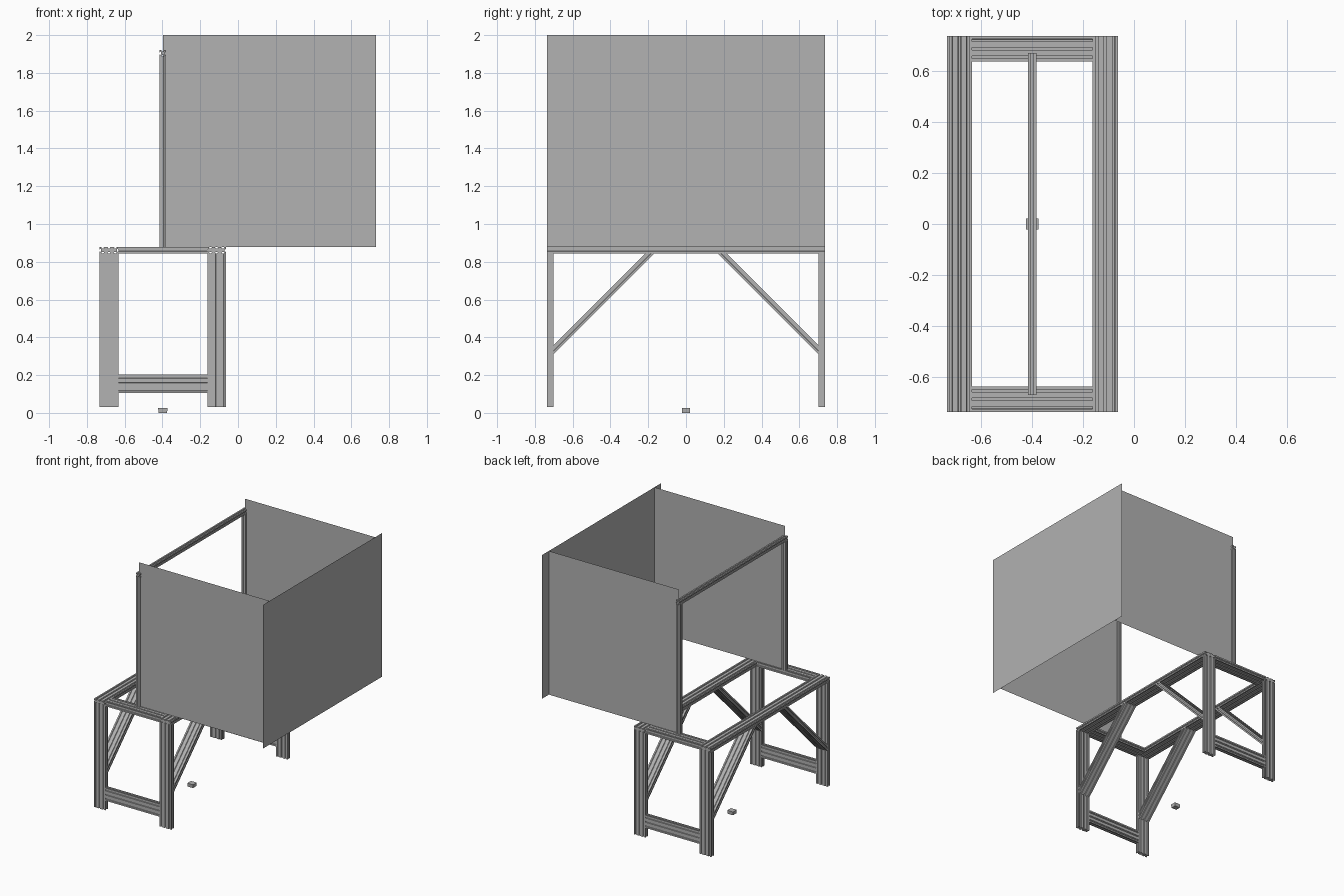
import bpy
import bmesh
from mathutils import Vector

cube = bpy.data.objects.get("Cube")
if cube:
    bpy.data.objects.remove(cube, do_unlink=True)

grey = bpy.data.materials.new("plain grey")
grey.use_nodes = True
colour = (0.445, 0.445, 0.445, 1)
grey.diffuse_color = colour
grey.node_tree.nodes["Principled BSDF"].inputs["Base Color"].default_value = colour

CELL = 0.033          # side of one slotted cell
HALF = CELL / 2
WIDE = 3 * CELL       # wide beams are three cells across
# T-slot outline: (offset along the side, depth below the surface)
SLOT = [(-0.005, 0), (-0.005, 0.0025), (-0.009, 0.0025), (-0.0045, 0.0075),
        (0.0045, 0.0075), (0.009, 0.0025), (0.005, 0.0025), (0.005, 0)]


def finish(name, bm):
    bmesh.ops.recalc_face_normals(bm, faces=bm.faces[:])
    mesh = bpy.data.meshes.new(name)
    bm.to_mesh(mesh)
    bm.free()
    mesh.materials.append(grey)
    obj = bpy.data.objects.new(name, mesh)
    bpy.context.collection.objects.link(obj)
    return obj


def slotted_profile(cells):
    """Closed outline of an extrusion, cells wide in u and one cell in v."""
    hw = cells * HALF
    sides = [(Vector((-hw, -HALF)), Vector((1, 0)), cells),
             (Vector((hw, -HALF)), Vector((0, 1)), 1),
             (Vector((hw, HALF)), Vector((-1, 0)), cells),
             (Vector((-hw, HALF)), Vector((0, -1)), 1)]
    points = []
    for corner, along, count in sides:
        inward = Vector((-along.y, along.x))
        points.append(corner)
        for i in range(count):
            middle = corner + along * CELL * (i + 0.5)
            points += [middle + along * s + inward * d for s, d in SLOT]
    return points


def beam(name, start, end, wide_axis, cells=3, cut_start=None, cut_end=None):
    """Slotted beam between two points; the ends can be mitred to a plane normal."""
    a, b, u = Vector(start), Vector(end), Vector(wide_axis)
    d = (b - a).normalized()
    v = d.cross(u)
    bm = bmesh.new()
    rings = []
    for origin, normal in ((a, cut_start), (b, cut_end)):
        n = Vector(normal) if normal else d
        ring = []
        for p in slotted_profile(cells):
            offset = u * p.x + v * p.y
            offset -= d * (offset.dot(n) / d.dot(n))
            ring.append(bm.verts.new(origin + offset))
        rings.append(ring)
    lower, upper = rings
    for i in range(len(lower)):
        j = (i + 1) % len(lower)
        bm.faces.new((lower[i], lower[j], upper[j], upper[i]))
    bm.faces.new(lower[::-1])
    bm.faces.new(upper)
    return finish(name, bm)


def panel(name, p, q, z0, z1):
    """Upright sheet between two plan points."""
    bm = bmesh.new()
    bm.faces.new([bm.verts.new(c) for c in
                  ((*p, z0), (*q, z0), (*q, z1), (*p, z1))])
    return finish(name, bm)


X, Y, Z = (1, 0, 0), (0, 1, 0), (0, 0, 1)
END_Y = 0.735
TOP = 0.877
UNDER = TOP - CELL
MID_X = -0.398
X_RIGHT, X_LEFT = MID_X - 0.285, MID_X + 0.285
LEG_Y = END_Y - HALF
INNER_Y = END_Y - CELL
POST_Y = 0.652
POST_TOP = 1.92

# Long sides of the table: top rail, legs and diagonal braces
for side, x in (("right", X_RIGHT), ("left", X_LEFT)):
    beam(f"top_rail_{side}", (x, -END_Y, TOP - HALF), (x, END_Y, TOP - HALF), X)
    for end, s in (("front", -1), ("back", 1)):
        beam(f"leg_{end}_{side}", (x, s * LEG_Y, 0.03), (x, s * LEG_Y, UNDER), X)
        beam(f"brace_{end}_{side}", (x, s * INNER_Y, 0.334),
             (x, s * (INNER_Y - (UNDER - 0.334)), UNDER), X,
             cut_start=Y, cut_end=Z)

# Short ends: top and bottom crossbars, posts and sheets
xa, xb = X_RIGHT + WIDE / 2, X_LEFT - WIDE / 2
for end, s in (("front", -1), ("back", 1)):
    y = s * (END_Y - WIDE / 2)
    beam(f"top_crossbar_{end}", (xa, y, TOP - HALF), (xb, y, TOP - HALF), Y)
    beam(f"lower_crossbar_{end}", (xa, s * LEG_Y, 0.155), (xb, s * LEG_Y, 0.155), Z)
    beam(f"post_{end}", (MID_X, s * POST_Y, TOP),
         (MID_X, s * POST_Y, POST_TOP - CELL), X, cells=1)
    panel(f"panel_{end}", (MID_X, s * POST_Y), (0.73, s * POST_Y), TOP, 2.0)

# Bar joining the posts, and the wide sheet opposite
beam("post_top_bar", (MID_X, -POST_Y - HALF, POST_TOP - HALF),
     (MID_X, POST_Y + HALF, POST_TOP - HALF), X, cells=1)
panel("panel_left", (0.73, -END_Y), (0.73, END_Y), TOP, 2.0)

# Small loose block on the floor, narrower at its base
bm = bmesh.new()
bmesh.ops.create_cube(bm, size=1)
for v in bm.verts:
    taper = 0.9 if v.co.z < 0 else 1.0
    v.co = Vector((MID_X + v.co.x * 0.05 * taper, v.co.y * 0.045 * taper,
                   (v.co.z + 0.5) * 0.027))
finish("floor_block", bm)
